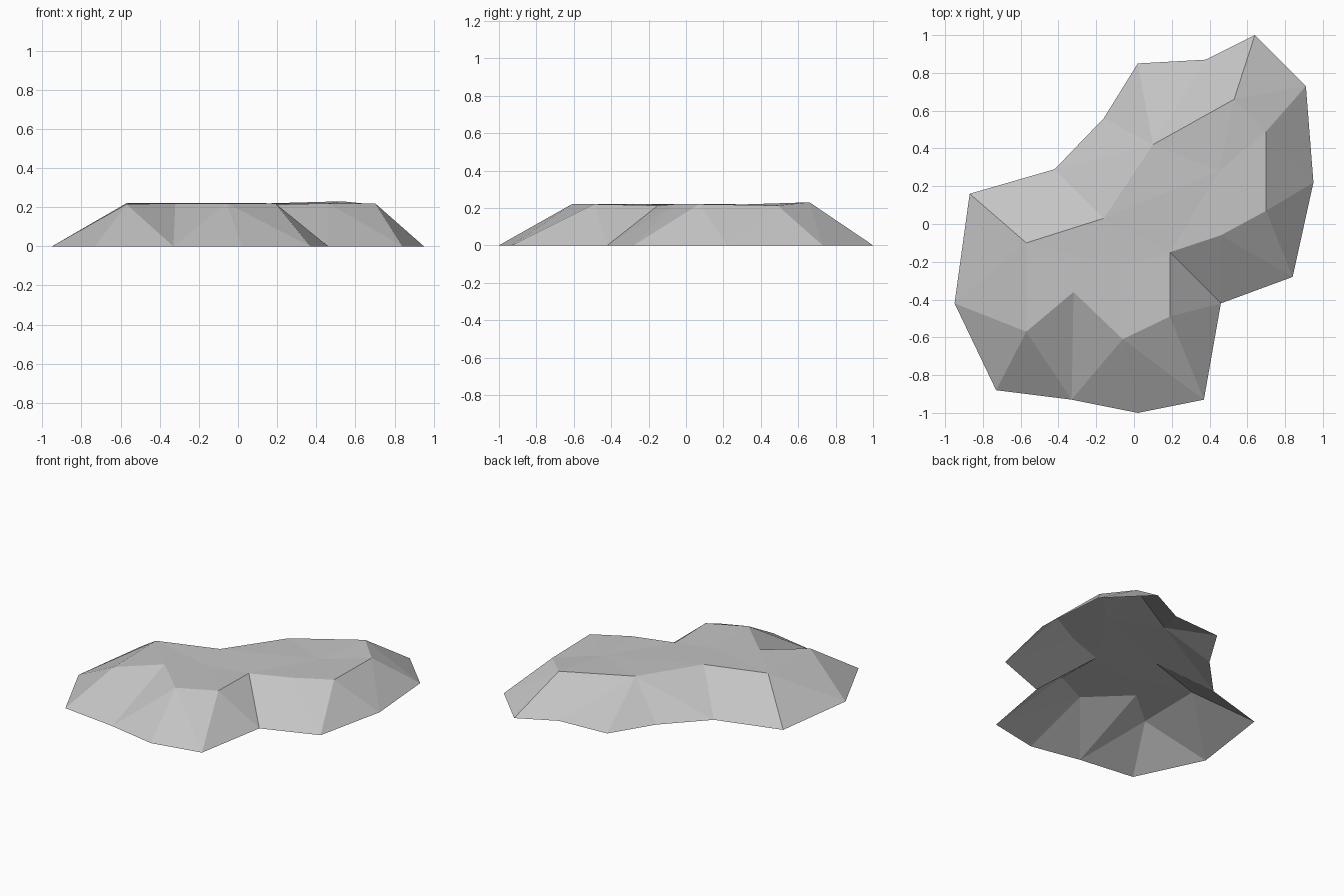
import bpy
import bmesh

cube = bpy.data.objects.get("Cube")
if cube:
    bpy.data.objects.remove(cube, do_unlink=True)

# Ground outline, counterclockwise from the right edge
rim_points = [(-.95, -.42), (-.73, -.88), (-.33, -.93), (.02, -1), (.37, -.93),
              (.46, -.42), (.84, -.28), (.95, .22), (.91, .73), (.64, 1),
              (.38, .87), (.02, .85), (-.16, .56), (-.42, .29), (-.87, .16)]

# Plateau edge: position, and how many rim segments each corner fans out to
crest_points = [(-.57, -.57, .215, 2), (-.32, -.36, .22, 0), (-.06, -.61, .22, 2),
                (.19, -.49, .22, 1), (.19, -.15, .213, 0), (.46, -.06, .22, 1),
                (.70, .07, .22, 1), (.70, .49, .213, 1), (.53, .66, .23, 2),
                (.10, .42, .218, 3), (-.16, .03, .222, 0), (-.57, -.10, .22, 2)]

bm = bmesh.new()
rim = [bm.verts.new((x, y, 0)) for x, y in rim_points]
crest = [bm.verts.new((x, y, z)) for x, y, z, _ in crest_points]


def fan(centre, ring):
    """Triangles from a new centre point to a closed ring."""
    hub = bm.verts.new(centre)
    for i, v in enumerate(ring):
        bm.faces.new((hub, v, ring[(i + 1) % len(ring)]))


# Sloping sides
n = 0
for i, (x, y, z, steps) in enumerate(crest_points):
    for _ in range(steps):
        bm.faces.new((crest[i], rim[n % len(rim)], rim[(n + 1) % len(rim)]))
        n += 1
    bm.faces.new((crest[i], rim[n % len(rim)], crest[(i + 1) % len(crest)]))

# Plateau: front lobe, its corner, and back lobe
fan((-.06, -.22, .216), crest[1:5] + crest[10:])
bm.faces.new((crest[0], crest[1], crest[11]))
fan((.45, .28, .218), crest[4:11])

mesh = bpy.data.meshes.new("flat_rock")
bm.to_mesh(mesh)
bm.free()
rock = bpy.data.objects.new("flat_rock", mesh)
bpy.context.collection.objects.link(rock)

# Stone colour
stone = bpy.data.materials.new("stone_grey")
stone.use_nodes = True
colour = (.55, .55, .55, 1)
stone.diffuse_color = colour
stone.node_tree.nodes["Principled BSDF"].inputs["Base Color"].default_value = colour
mesh.materials.append(stone)
